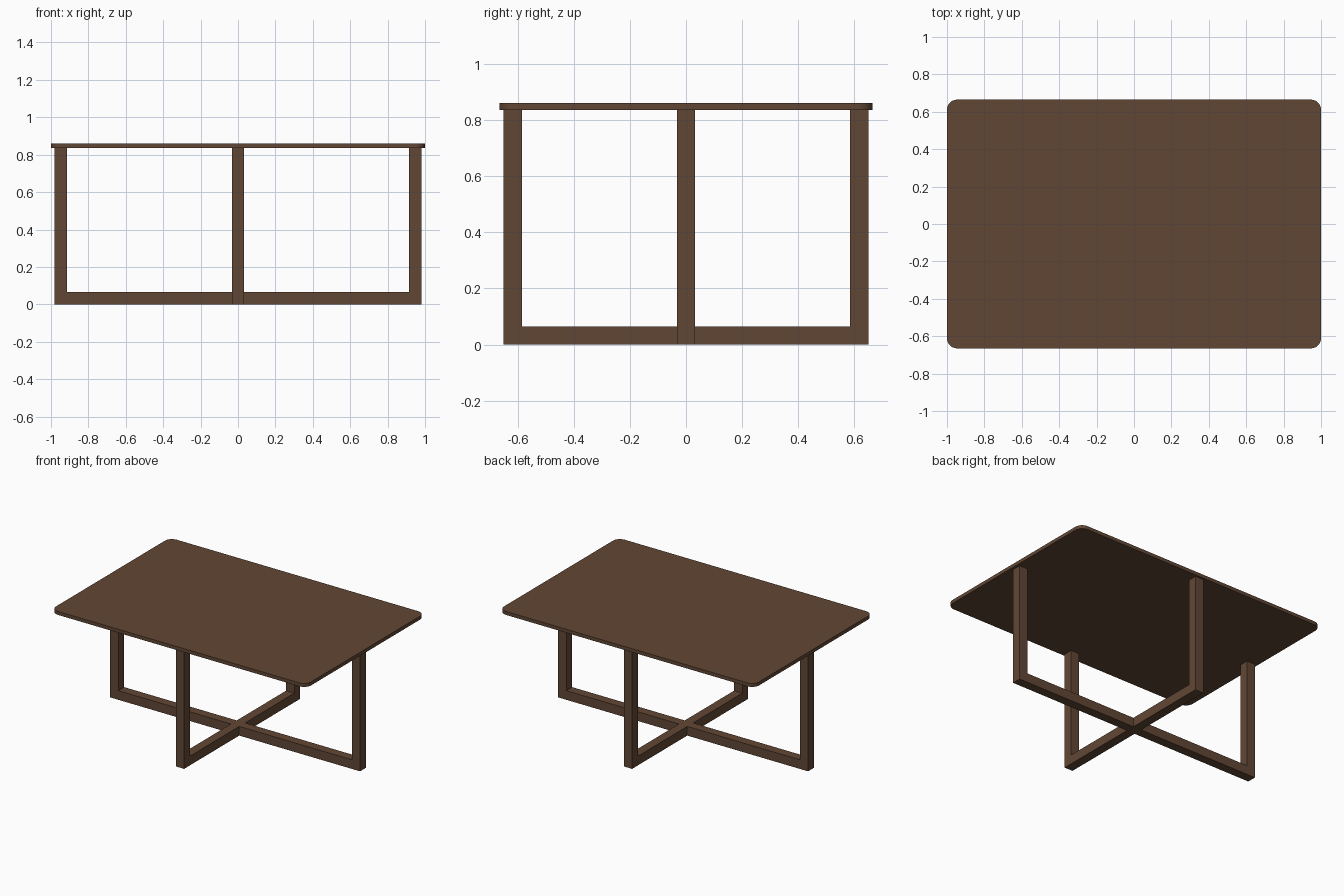
import bpy
import bmesh

if "Cube" in bpy.data.objects:
    bpy.data.objects.remove(bpy.data.objects["Cube"], do_unlink=True)

# Walnut wood
wood = bpy.data.materials.new("walnut_brown")
wood.use_nodes = True
colour = (0.12, 0.062, 0.035, 1)
wood.diffuse_color = colour
wood.node_tree.nodes["Principled BSDF"].inputs["Base Color"].default_value = colour


def box(name, low, high, corner_radius=0):
    """Box between two corners, with optional rounding of its upright edges."""
    mesh = bpy.data.meshes.new(name)
    bm = bmesh.new()
    bmesh.ops.create_cube(bm, size=1)
    for v in bm.verts:
        v.co = [(a + b) / 2 + c * (b - a) for a, b, c in zip(low, high, v.co)]
    if corner_radius:
        upright = [e for e in bm.edges
                   if abs(e.verts[0].co.z - e.verts[1].co.z) > 0.001]
        bmesh.ops.bevel(bm, geom=upright, offset=corner_radius, segments=8,
                        profile=0.5, affect='EDGES')
    bm.to_mesh(mesh)
    bm.free()
    mesh.materials.append(wood)
    obj = bpy.data.objects.new(name, mesh)
    bpy.context.collection.objects.link(obj)
    return obj


HALF_X, HALF_Y = 0.98, 0.65    # outer faces of the legs
BEAM = 0.065                   # square beam section
H = BEAM / 2
UNDERSIDE, TOP = 0.835, 0.86

# Thin top with rounded corners
table_top = box("table_top", (-1, -0.665, UNDERSIDE), (1, 0.665, TOP), 0.055)
bpy.context.view_layer.objects.active = table_top
table_top.select_set(True)
bpy.ops.object.shade_smooth_by_angle()

# Four upright legs at the ends of the cross
box("left_leg", (HALF_X - BEAM, -H, 0), (HALF_X, H, UNDERSIDE))
box("right_leg", (-HALF_X, -H, 0), (BEAM - HALF_X, H, UNDERSIDE))
box("front_leg", (-H, -HALF_Y, 0), (H, BEAM - HALF_Y, UNDERSIDE))
box("back_leg", (-H, HALF_Y - BEAM, 0), (H, HALF_Y, UNDERSIDE))

# Crossed floor rails joined at the centre
box("long_floor_rail", (BEAM - HALF_X, -H, 0), (HALF_X - BEAM, H, BEAM))
box("front_floor_rail", (-H, BEAM - HALF_Y, 0), (H, -H, BEAM))
box("back_floor_rail", (-H, H, 0), (H, HALF_Y - BEAM, BEAM))
